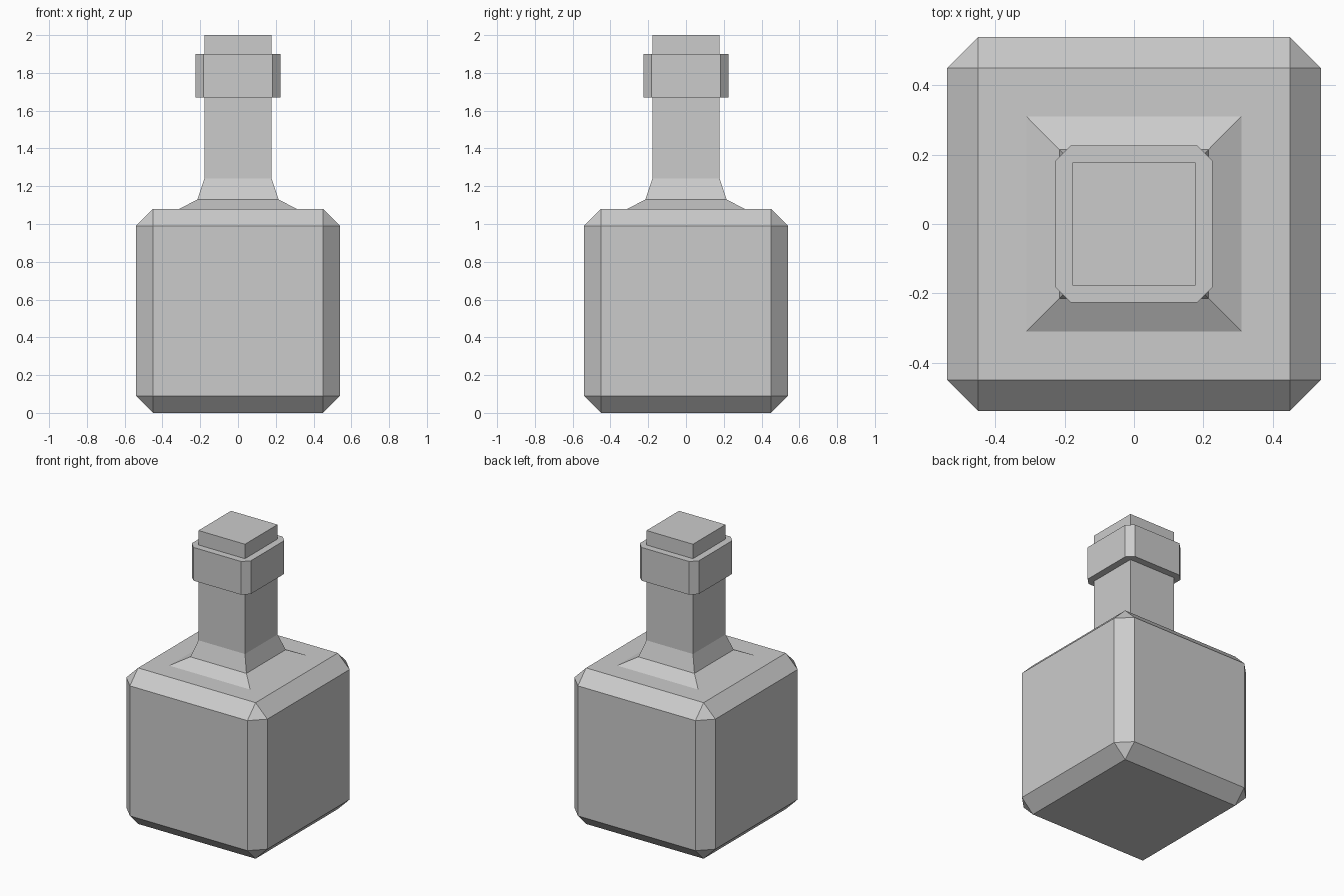
import bpy
import bmesh

cube = bpy.data.objects.get("Cube")
if cube:
    bpy.data.objects.remove(cube, do_unlink=True)

grey = bpy.data.materials.new("plain_grey")
grey.use_nodes = True
grey.diffuse_color = (0.6, 0.6, 0.6, 1)
grey.node_tree.nodes["Principled BSDF"].inputs["Base Color"].default_value = (0.6, 0.6, 0.6, 1)


def box(half, bottom, top):
    """Square box standing between two heights."""
    bm = bmesh.new()
    bmesh.ops.create_cube(bm, size=2)
    for v in bm.verts:
        v.co.x *= half
        v.co.y *= half
        v.co.z = top if v.co.z > 0 else bottom
    return bm


def chamfer(bm, edges, width):
    bmesh.ops.bevel(bm, geom=edges, offset=width, offset_type='OFFSET',
                    segments=1, profile=0.5, affect='EDGES')


def finish(bm, name):
    bmesh.ops.recalc_face_normals(bm, faces=bm.faces[:])
    mesh = bpy.data.meshes.new(name)
    bm.to_mesh(mesh)
    bm.free()
    mesh.materials.append(grey)
    obj = bpy.data.objects.new(name, mesh)
    bpy.context.collection.objects.link(obj)
    return obj


# Bottle: chamfered cube whose top is drawn up into a flared neck
bm = box(0.54, 0, 1.08)
chamfer(bm, bm.edges[:], 0.09)
top = max(bm.faces, key=lambda f: f.calc_center_median().z)
for half, height in [(0.31, 1.08), (0.215, 1.13), (0.178, 1.24), (0.178, 1.9)]:
    new = bmesh.ops.extrude_face_region(bm, geom=[top])["geom"]
    bmesh.ops.delete(bm, geom=[top], context='FACES_ONLY')
    top = next(g for g in new if isinstance(g, bmesh.types.BMFace))
    for v in top.verts:
        v.co.x = half if v.co.x > 0 else -half
        v.co.y = half if v.co.y > 0 else -half
        v.co.z = height
finish(bm, "bottle")

# Collar: square band with chamfered upright edges
bm = box(0.226, 1.67, 1.9)
upright = [e for e in bm.edges if abs(e.verts[0].co.z - e.verts[1].co.z) > 0.1]
chamfer(bm, upright, 0.043)
finish(bm, "neck_collar")

# Stopper rising out of the collar
finish(box(0.178, 1.9, 2.0), "stopper")
